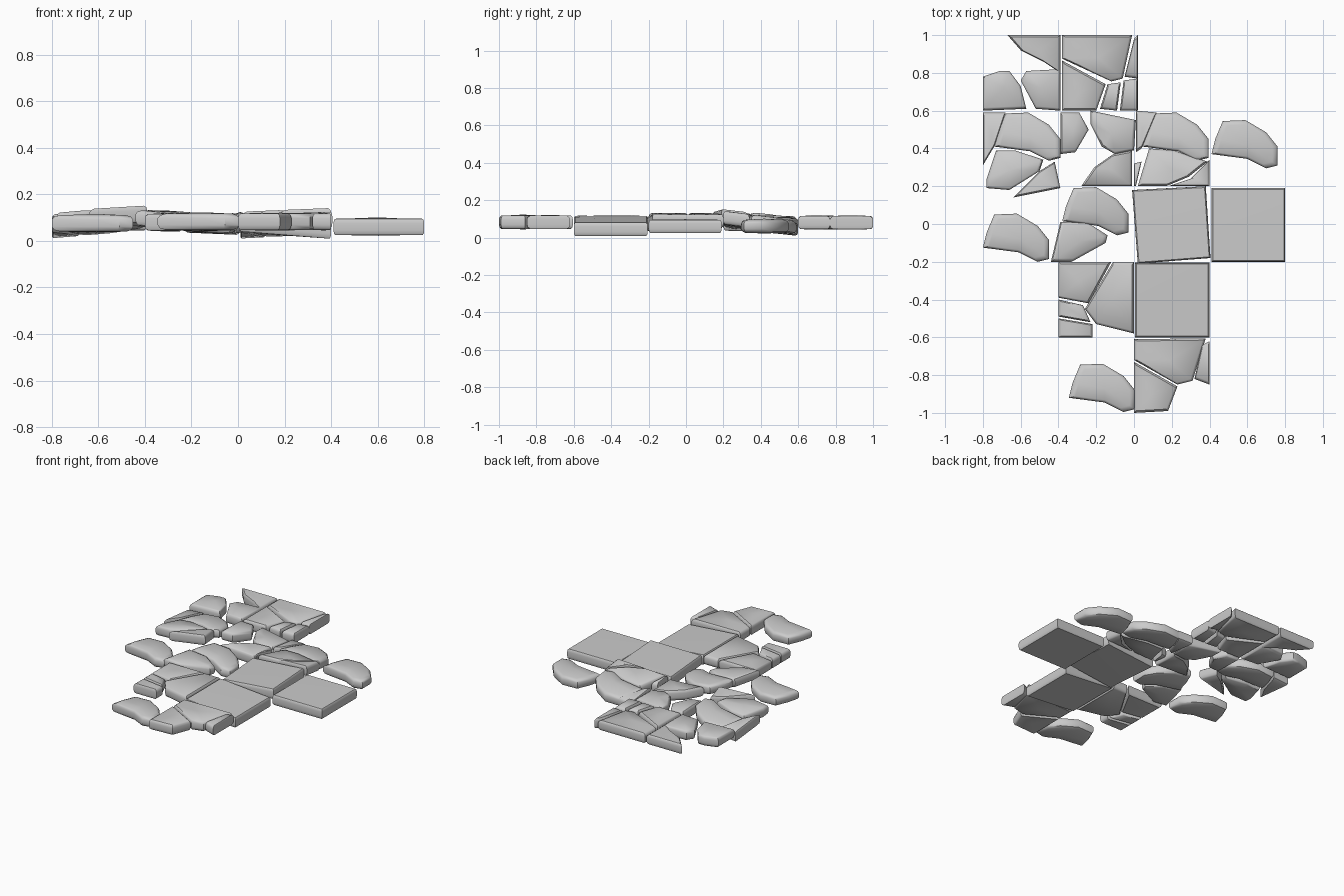
import bpy, bmesh
from mathutils import Vector

cube = bpy.data.objects.get("Cube")
if cube:
    bpy.data.objects.remove(cube, do_unlink=True)

GREY = (0.6, 0.6, 0.6, 1)
stone_grey = bpy.data.materials.new("stone_grey")
stone_grey.use_nodes = True
stone_grey.diffuse_color = GREY
stone_grey.node_tree.nodes["Principled BSDF"].inputs["Base Color"].default_value = GREY


class Bed:
    """A square of paving: its middle, the height of the stones and their tilt."""
    def __init__(self, x, y, height, slope_x=0.0, slope_y=0.0):
        self.x, self.y, self.height = x, y, height
        self.slope_x, self.slope_y = slope_x, slope_y

    def place(self, point, z):
        lift = self.slope_x * (point.x - self.x) + self.slope_y * (point.y - self.y)
        return Vector((point.x, point.y, self.height + lift + z))


def stone(name, bed, *outline, round_edge=0.016, thick=0.07, dome=0.004):
    """Loft an outline into a flat stone with softened rims and a slight dome."""
    points = [Vector(p) for p in outline]
    centre = sum(points, Vector((0, 0))) / len(points)
    reach = sum((p - centre).length for p in points) / len(points)
    soft = min(round_edge / reach, 0.3)
    half = thick / 2
    profile = [(soft, -half), (soft * 0.3, -half * 0.8), (0, -half * 0.4),
               (0, half * 0.45), (soft * 0.3, half * 0.8), (soft, half)]
    bm = bmesh.new()
    rings = [[bm.verts.new(bed.place(p.lerp(centre, inset), z)) for p in points]
             for inset, z in profile]
    for low, high in zip(rings, rings[1:]):
        for i in range(len(points)):
            j = (i + 1) % len(points)
            bm.faces.new((low[i], low[j], high[j], high[i]))
    for ring, z in ((rings[0], -half - dome / 2), (rings[-1], half + dome)):
        peak = bm.verts.new(bed.place(centre, z))
        for i in range(len(points)):
            bm.faces.new((ring[i], ring[(i + 1) % len(points)], peak))
    bmesh.ops.recalc_face_normals(bm, faces=bm.faces)
    mesh = bpy.data.meshes.new(name)
    bm.to_mesh(mesh)
    bm.free()
    mesh.materials.append(stone_grey)
    obj = bpy.data.objects.new(name, mesh)
    bpy.context.collection.objects.link(obj)
    bpy.ops.object.select_all(action="DESELECT")
    obj.select_set(True)
    bpy.context.view_layer.objects.active = obj
    bpy.ops.object.shade_smooth_by_angle(angle=0.7)


def cobble(name, bed, x, y):
    """The rounded bean-shaped stone that recurs across the path."""
    bean = ((-.18, -.05), (-.16, .03), (-.12, .125), (0, .13), (.11, .065),
            (.17, -.01), (.17, -.11), (.11, -.125), (.01, -.075))
    stone(name, bed, *((x + px, y + py) for px, py in bean), round_edge=0.028, dome=0.006)


# Beds of paving
back_left = Bed(-.6, .8, .08)
back_middle = Bed(-.2, .8, .08)
rear_left = Bed(-.6, .4, .08, .08, -.1)
rear_middle = Bed(-.2, .4, .075, -.05, -.03)
rear_right = Bed(.2, .4, .075, .04, -.12)
centre_left = Bed(-.2, 0, .08, -.1, .03)
centre_right = Bed(.2, 0, .08, .05)
far_left = Bed(-.6, 0, .075)
far_right = Bed(.6, 0, .06)
near_left = Bed(-.2, -.4, .08)
near_right = Bed(.2, -.4, .06, -.08)
front_row = Bed(.2, -.8, .082)

# Recurring rounded cobbles
cobble("far_left_cobble", far_left, -.62, -.075)
cobble("front_cobble", front_row, -.165, -.87)
cobble("far_right_cobble", far_right, .59, .42)
cobble("rear_left_cobble", rear_left, -.56, .46)
cobble("rear_right_cobble", rear_right, .225, .46)
cobble("centre_left_cobble", centre_left, -.2, .065)

# Whole square slabs
slab = dict(round_edge=0.01, dome=0.003)
stone("centre_slab", centre_right, (-.01, .18), (.38, .2), (.405, -.18), (.02, -.21), **slab)
stone("right_slab", far_right, (.41, .19), (.8, .19), (.8, -.2), (.41, -.2), **slab)
stone("near_slab", near_right, (.005, -.205), (.4, -.205), (.4, -.6), (.005, -.6), **slab)

# Back row of broken stones
stone("back_corner_stone", back_left, (-.67, 1), (-.39, 1), (-.39, .8), (-.48, .86), (-.6, .92))
stone("back_left_stone", back_left, (-.8, .78), (-.71, .81), (-.66, .81), (-.6, .73),
      (-.57, .61), (-.8, .6))
stone("back_left_inner_stone", back_left, (-.57, .81), (-.39, .82), (-.39, .6),
      (-.52, .61), (-.6, .76))
stone("back_large_stone", back_middle, (-.38, 1), (-.01, 1), (-.06, .77), (-.12, .755), (-.38, .875))
stone("back_edge_shard", back_middle, (.02, 1), (.02, .77), (-.05, .78), (0, .98))
stone("back_square_stone", back_middle, (-.38, .865), (-.15, .74), (-.2, .6), (-.38, .6))
stone("back_small_stone", back_middle, (-.14, .74), (-.07, .75), (-.09, .6), (-.18, .61))
stone("back_edge_stone", back_middle, (-.055, .76), (.02, .77), (.02, .6), (-.075, .6))

# Rear row of broken stones
stone("rear_left_shard", rear_left, (-.8, .59), (-.68, .59), (-.74, .41), (-.8, .31))
stone("rear_left_stone", rear_left, (-.78, .19), (-.78, .24), (-.73, .39), (-.63, .39),
      (-.48, .34), (-.5, .28), (-.66, .18))
stone("rear_left_wedge", rear_left, (-.64, .14), (-.5, .28), (-.42, .33), (-.39, .19))
stone("rear_middle_stone", rear_middle, (-.39, .59), (-.29, .59), (-.24, .5), (-.31, .38), (-.39, .37))
stone("rear_middle_large_stone", rear_middle, (-.23, .6), (.01, .55), (0, .39), (-.1, .37),
      (-.17, .41), (-.23, .53))
stone("rear_middle_wedge", rear_middle, (-.28, .2), (-.21, .3), (-.11, .37), (-.01, .39), (-.01, .2))
stone("rear_right_shard", rear_right, (.01, .6), (.12, .59), (.04, .4), (.01, .38))
stone("rear_right_sliver", rear_right, (0, .2), (0, .32), (.04, .33), (.01, .2))
stone("rear_right_stone", rear_right, (.02, .2), (.08, .4), (.21, .39), (.39, .33),
      (.29, .25), (.17, .2))
stone("rear_right_wedge", rear_right, (.18, .2), (.3, .24), (.4, .34), (.4, .2))

# Middle and near rows of broken stones
stone("centre_left_stone", centre_left, (-.44, -.2), (-.39, .01), (-.25, .01), (-.14, -.06),
      (-.15, -.1), (-.33, -.2), round_edge=0.024)
stone("near_left_stone", near_left, (-.4, -.2), (-.12, -.2), (-.24, -.42), (-.4, -.39))
stone("near_left_large_stone", near_left, (-.11, -.2), (0, -.2), (0, -.58), (-.2, -.53), (-.26, -.45))
stone("near_left_small_stone", near_left, (-.4, -.4), (-.27, -.43), (-.23, -.52), (-.4, -.49))
stone("near_left_edge_stone", near_left, (-.4, -.5), (-.22, -.53), (-.22, -.6), (-.4, -.6))

# Front row of broken stones
stone("front_large_stone", front_row, (0, -.61), (.38, -.605), (.31, -.83), (.23, -.85), (0, -.72))
stone("front_edge_shard", front_row, (.4, -.62), (.4, -.85), (.32, -.82), (.36, -.64))
stone("front_square_stone", front_row, (0, -.73), (.23, -.86), (.18, -.99), (0, -1))
